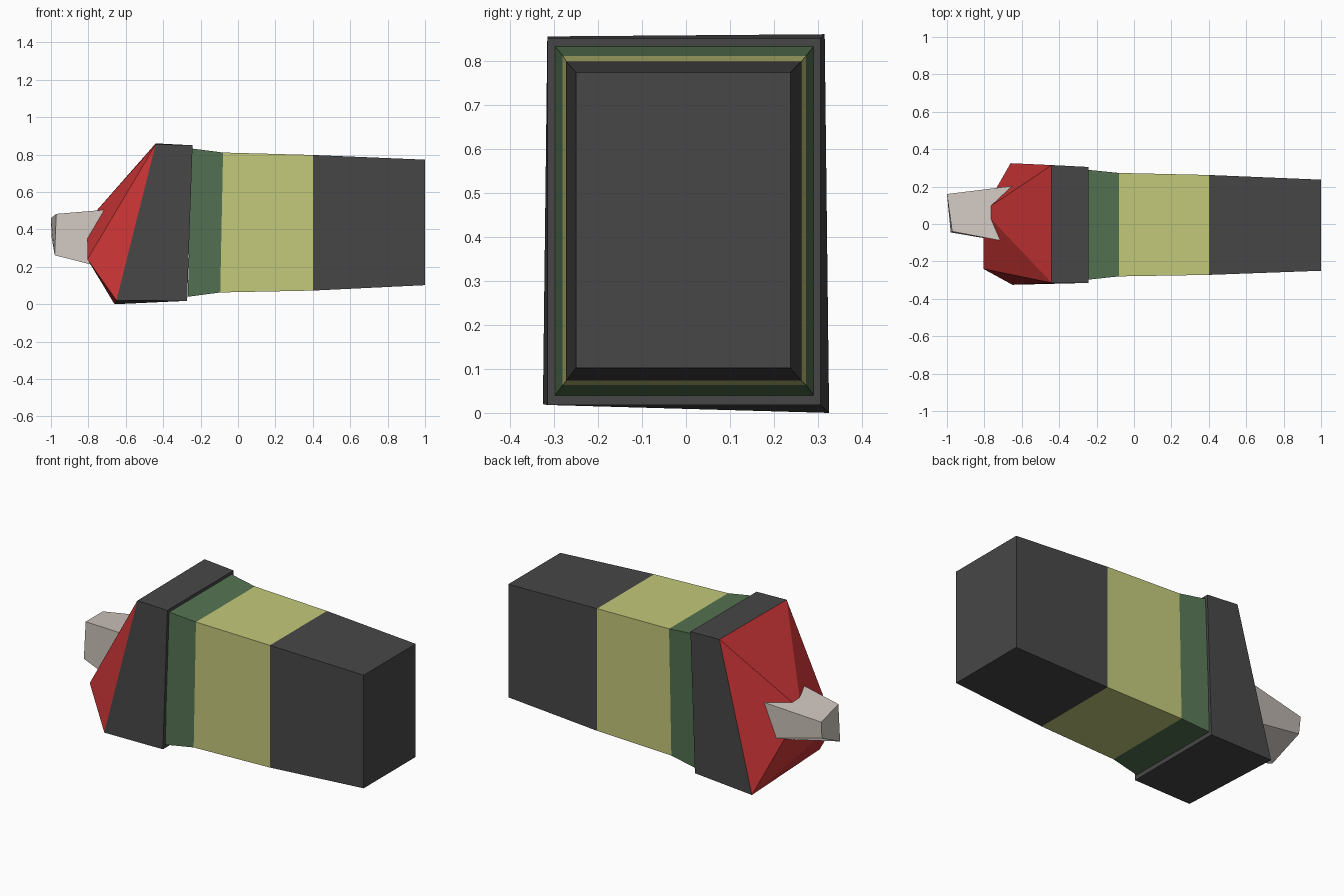
import bpy, bmesh

if "Cube" in bpy.data.objects:
    bpy.data.objects.remove(bpy.data.objects["Cube"])


def mat(name, rgb):
    m = bpy.data.materials.new(name)
    m.diffuse_color = (*rgb, 1)
    m.use_nodes = True
    m.node_tree.nodes["Principled BSDF"].inputs["Base Color"].default_value = m.diffuse_color
    return m


GREY = mat("charcoal", (0.063, 0.063, 0.063))
YELLOW = mat("straw yellow", (0.55, 0.58, 0.195))
GREEN = mat("moss green", (0.09, 0.17, 0.085))
RED = mat("red", (0.60, 0.035, 0.037))
BONE = mat("bone white", (0.63, 0.57, 0.52))


def finish(name, bm, mats):
    bmesh.ops.recalc_face_normals(bm, faces=bm.faces[:])
    me = bpy.data.meshes.new(name)
    bm.to_mesh(me)
    bm.free()
    for m in mats:
        me.materials.append(m)
    ob = bpy.data.objects.new(name, me)
    bpy.context.collection.objects.link(ob)
    return ob


def loft(name, rings, mats):
    """Skin four-cornered rings; segment i gets material i."""
    bm = bmesh.new()
    loops = [[bm.verts.new(p) for p in r] for r in rings]
    for i, (a, b) in enumerate(zip(loops, loops[1:])):
        for k in range(4):
            j = (k + 1) % 4
            bm.faces.new((a[k], a[j], b[j], b[k])).material_index = i
    bm.faces.new(loops[0]).material_index = 0
    bm.faces.new(loops[-1]).material_index = len(mats) - 1
    return finish(name, bm, mats)


def ring(x_top, x_bot, y0, y1, z0, z1):
    return [(x_top, y1, z1), (x_top, y0, z1), (x_bot, y0, z0), (x_bot, y1, z0)]


# Tapered striped body
loft("body", [
    ring(1.0, 1.0, -0.25, 0.237, 0.102, 0.773),
    ring(0.40, 0.40, -0.272, 0.262, 0.073, 0.798),
    ring(-0.08, -0.095, -0.28, 0.273, 0.063, 0.811),
    ring(-0.25, -0.268, -0.298, 0.29, 0.04, 0.833),
], [GREY, YELLOW, GREEN])

# Slanted collar
A, B = (-0.44, 0.315, 0.86), (-0.44, -0.315, 0.855)
D, C = (-0.65, -0.325, 0.02), (-0.66, 0.325, 0.0)
loft("collar", [
    ring(-0.243, -0.272, -0.315, 0.305, 0.018, 0.85),
    [A, B, D, C],
], [GREY])

# Faceted red snout closing the collar
bm = bmesh.new()
a, b, d, c, n, p = [bm.verts.new(v) for v in
                    (A, B, D, C, (-0.805, -0.24, 0.24), (-0.805, 0.07, 0.445))]
for f in ((a, b, p), (b, n, p), (b, d, n), (d, c, n), (c, p, n), (a, p, c), (a, c, d, b)):
    bm.faces.new(f)
finish("snout", bm, [RED])

# Bone-coloured peg set into the snout
loft("peg", [
    [(-1.0, 0.16, 0.46), (-0.972, -0.04, 0.483), (-0.98, -0.045, 0.262), (-0.997, 0.15, 0.36)],
    [(-0.58, 0.212, 0.51), (-0.60, -0.11, 0.514), (-0.60, -0.11, 0.165), (-0.58, 0.205, 0.27)],
], [BONE])
